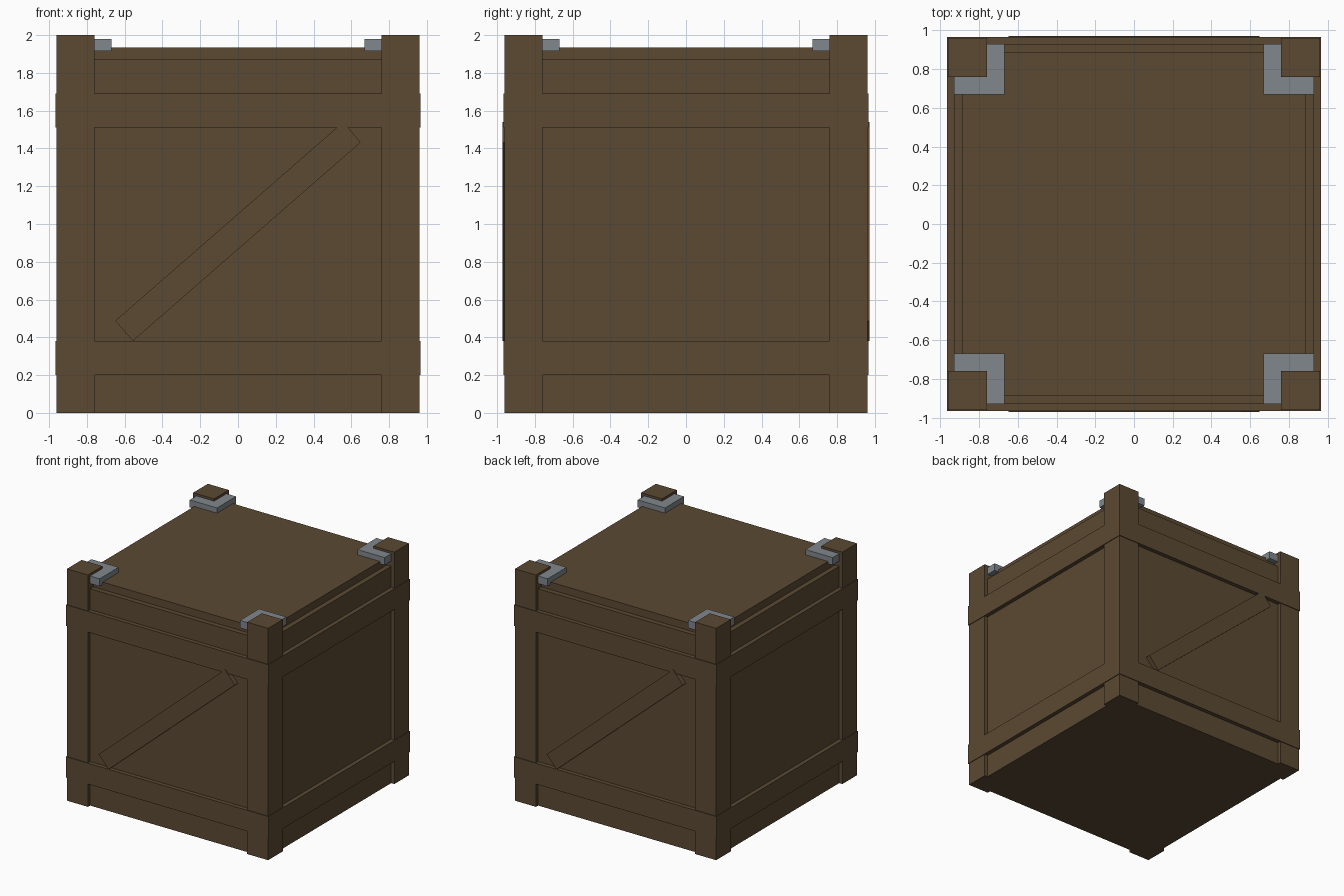
import bpy
from math import atan2, pi
from mathutils import Matrix

if "Cube" in bpy.data.objects:
    bpy.data.objects.remove(bpy.data.objects["Cube"])


def material(name, rgb):
    m = bpy.data.materials.new(name)
    m.diffuse_color = (*rgb, 1)
    m.use_nodes = True
    m.node_tree.nodes["Principled BSDF"].inputs["Base Color"].default_value = m.diffuse_color
    return m


WOOD = material("dark_wood", (0.105, 0.067, 0.032))
METAL = material("grey_metal", (0.22, 0.245, 0.27))


def box(name, lo, hi, mat=WOOD):
    """Axis-aligned block between two corners."""
    centre = [(a + b) / 2 for a, b in zip(lo, hi)]
    bpy.ops.mesh.primitive_cube_add(size=1)
    ob = bpy.context.object
    ob.name = name
    size = Matrix.Diagonal([b - a for a, b in zip(lo, hi)] + [1])
    ob.data.transform(size)
    ob.location = centre
    ob.data.materials.append(mat)
    return ob


POST = 0.96    # outer face of the corner posts
BAND = 0.966   # outer face of the horizontal boards
PANEL = 0.93   # recessed side panels
LID = 0.887

# Body and lid
box("crate_body", (-PANEL, -PANEL, 0), (PANEL, PANEL, 1.87))
box("lid", (-LID, -LID, 1.87), (LID, LID, 1.935))

# Corner posts and the metal corner plates on the lid
for sx in (-1, 1):
    for sy in (-1, 1):
        side = ("front" if sy < 0 else "back") + ("_left" if sx < 0 else "_right")
        for name, a, b, z0, z1, mat in (
                ("post", 0.76, POST, 0, 2, WOOD),
                ("corner_plate", 0.67, PANEL, 1.915, 1.98, METAL)):
            xs, ys = sorted((sx * a, sx * b)), sorted((sy * a, sy * b))
            box(f"{side}_{name}", (xs[0], ys[0], z0), (xs[1], ys[1], z1), mat)

# Horizontal boards, butted at the corners
inner = BAND - 0.05
for level, z0, z1 in (("lower", 0.2, 0.38), ("upper", 1.51, 1.69)):
    for s, fb, lr in ((-1, "front", "left"), (1, "back", "right")):
        a, b = sorted((s * inner, s * BAND))
        box(f"{level}_{fb}_board", (-BAND, a, z0), (BAND, b, z1))
        box(f"{level}_{lr}_board", (a, -inner, z0), (b, inner, z1))

# Diagonal braces on front and back, the back one turned half round
for name, turn in (("front_brace", 0), ("back_brace", pi)):
    ob = box(name, (-0.8, -0.03, -0.071), (0.8, 0.03, 0.071))
    ob.matrix_world = (Matrix.Rotation(turn, 4, 'Z')
                       @ Matrix.Translation((0, -0.941, 0.96))
                       @ Matrix.Rotation(-atan2(0.872, 1), 4, 'Y'))
